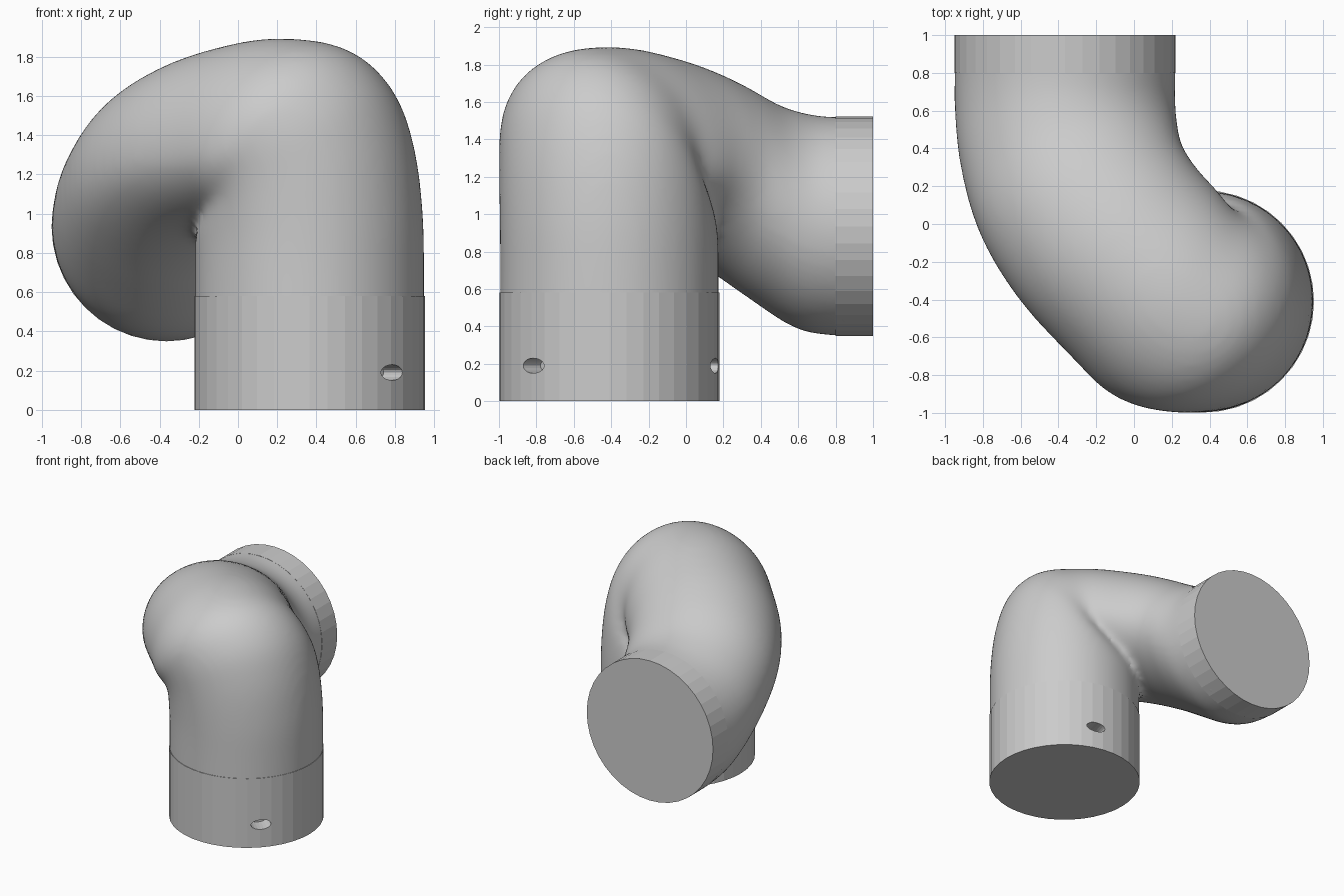
import bpy, bmesh
from math import sin, cos, radians, pi
from mathutils import Vector

if "Cube" in bpy.data.objects:
    bpy.data.objects.remove(bpy.data.objects["Cube"])

R = 0.585
BASE = Vector((0.365, -0.41, 0))


def make_object(name, bm):
    bmesh.ops.recalc_face_normals(bm, faces=bm.faces[:])
    mesh = bpy.data.meshes.new(name)
    bm.to_mesh(mesh)
    bm.free()
    ob = bpy.data.objects.new(name, mesh)
    bpy.context.collection.objects.link(ob)
    return ob


def loft(name, rings):
    bm = bmesh.new()
    loops = [[bm.verts.new(p) for p in ring] for ring in rings]
    n = len(loops[0])
    for a, b in zip(loops, loops[1:]):
        for i in range(n):
            j = (i + 1) % n
            bm.faces.new((a[i], a[j], b[j], b[i]))
    bm.faces.new(loops[0][::-1])
    bm.faces.new(loops[-1])
    return make_object(name, bm)


def section(k, sides=48):
    # centre x, y, z, heading, pitch, outer scale, inner scale
    c = Vector(k[:3])
    h, p = radians(k[3]), radians(k[4])
    head = Vector((cos(h), sin(h), 0))
    side = Vector((sin(h), -cos(h), 0))
    up = -sin(p) * head + Vector((0, 0, cos(p)))
    return [c + R * (cos(t) * side + (k[5] if sin(t) > 0 else k[6]) * sin(t) * up)
            for t in (2 * pi * i / sides for i in range(sides))]


def catmull(keys, steps):
    out = []
    for i in range(len(keys) - 1):
        p0, p1 = keys[max(i - 1, 0)], keys[i]
        p2, p3 = keys[i + 1], keys[min(i + 2, len(keys) - 1)]
        for s in range(steps):
            t = s / steps
            out.append([0.5 * (2 * b + (c - a) * t + (2 * a - 5 * b + 4 * c - d) * t * t
                               + (3 * b - a - 3 * c + d) * t ** 3)
                        for a, b, c, d in zip(p0, p1, p2, p3)])
    return out + [list(keys[-1])]


# Bent pipe body, rising from the socket and turning to the rear outlet
keys = [
    (.365, -.41, .45, 150, 90, 1, 1), (.365, -.41, .80, 150, 90, 1, 1),
    (.36, -.415, .98, 150, 80, 1, 1), (.345, -.425, 1.14, 150, 67, 1.01, .95),
    (.315, -.44, 1.26, 149, 51, 1.03, .88), (.255, -.44, 1.32, 147, 33, 1.04, .8),
    (.17, -.39, 1.325, 143, 14, 1, .7), (.06, -.27, 1.305, 138, 0, .98, .65),
    (-.14, -.05, 1.27, 128, -7, .92, .7), (-.28, .18, 1.19, 114, -9, .89, .8),
    (-.345, .42, 1.06, 101, -9, .90, .88), (-.365, .63, .96, 93, -4, .98, .98),
    (-.365, .80, .935, 90, 0, 1, 1), (-.365, .94, .935, 90, 0, 1, 1),
]
bend = loft("pipe_bend", [section(k) for k in catmull(keys, 4)])

# Fuse the tight inner fold and soften it
remesh = bend.modifiers.new("fuse", 'REMESH')
remesh.mode = 'VOXEL'
remesh.voxel_size = 0.025
remesh.use_smooth_shade = True
soft = bend.modifiers.new("soften", 'SMOOTH')
soft.factor = 0.5
soft.iterations = 20

# Straight socket at the bottom and straight collar at the outlet
circle = [(cos(2 * pi * i / 40), sin(2 * pi * i / 40)) for i in range(40)]
socket = loft("base_socket", [
    [BASE + Vector((0.588 * c, 0.588 * s, z)) for c, s in circle] for z in (0, 0.58)])
loft("outlet_collar", [
    [Vector((-0.365 + 0.586 * c, y, 0.935 + 0.586 * s)) for c, s in circle]
    for y in (0.8, 1)])

# Oval screw holes in the socket
for n, deg in enumerate((-44, 75)):
    a = radians(deg)
    out, side = Vector((cos(a), sin(a), 0)), Vector((-sin(a), cos(a), 0))
    cutter = loft("hole_cutter_%d" % n, [
        [BASE + Vector((0, 0, 0.19)) + out * d + side * 0.078 * cos(t)
         + Vector((0, 0, 0.04 * sin(t)))
         for t in (2 * pi * i / 20 for i in range(20))] for d in (0.45, 0.7)])
    cutter.hide_render = True
    cutter.display_type = 'WIRE'
    mod = socket.modifiers.new("hole", 'BOOLEAN')
    mod.operation = 'DIFFERENCE'
    mod.solver = 'EXACT'
    mod.object = cutter
